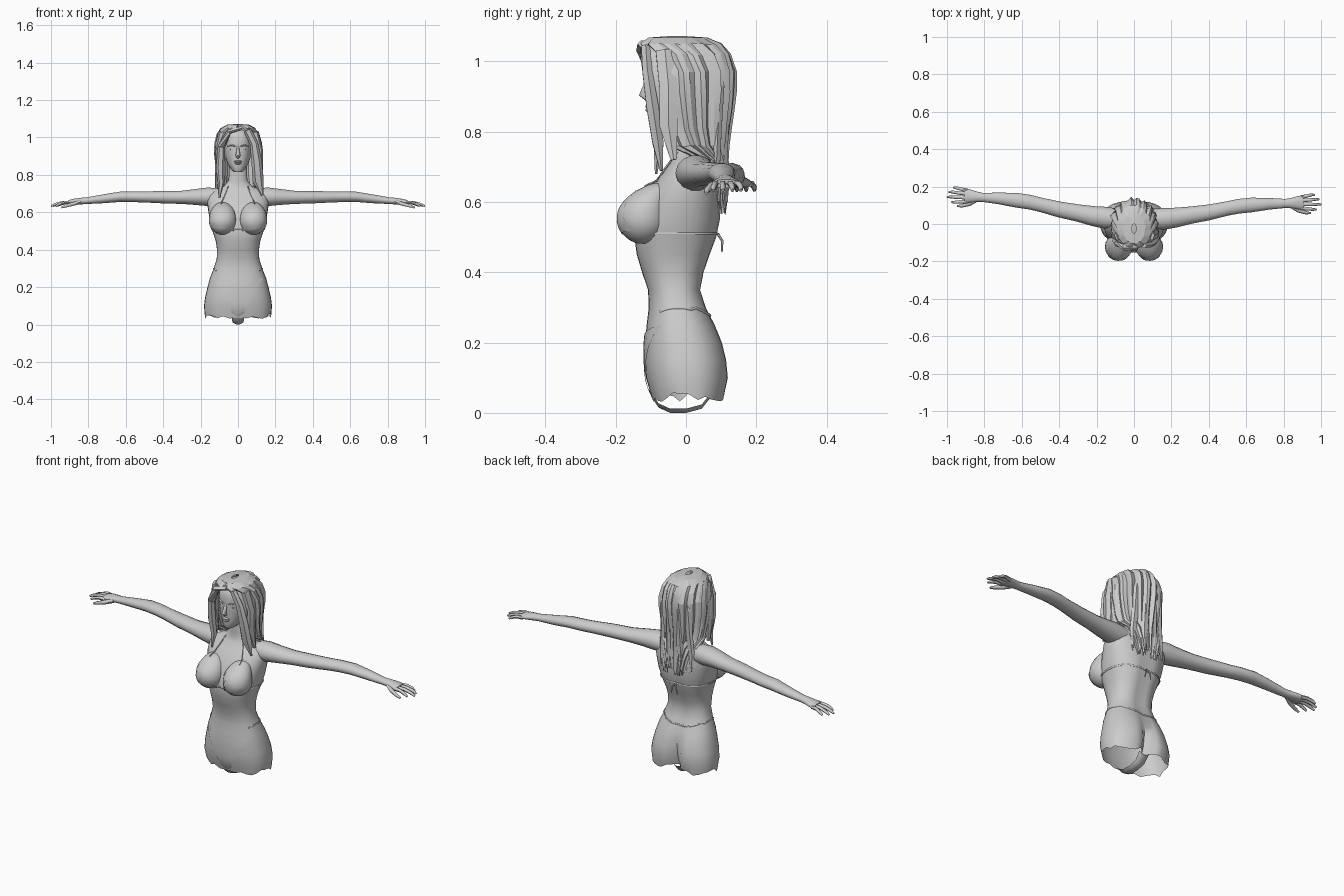
import bpy, bmesh, random
from math import sin, cos, pi, exp
from mathutils import Vector
from mathutils.bvhtree import BVHTree

random.seed(4)


def build(name, rows, closed=True, caps=(False, False), angle=50):
    """Skin a list of equally long point rows."""
    bm = bmesh.new()
    vs = [[bm.verts.new(p) for p in r] for r in rows]
    n = len(rows[0])
    for a, b in zip(vs, vs[1:]):
        for i in range(n if closed else n - 1):
            j = (i + 1) % n
            bm.faces.new((a[i], a[j], b[j], b[i]))
    for on, ring in zip(caps, (vs[0], vs[-1])):
        if on:
            bm.faces.new(ring)
    bmesh.ops.recalc_face_normals(bm, faces=bm.faces)
    me = bpy.data.meshes.new(name)
    bm.to_mesh(me)
    bm.free()
    ob = bpy.data.objects.new(name, me)
    bpy.context.collection.objects.link(ob)
    if angle:
        bpy.ops.object.select_all(action='DESELECT')
        ob.select_set(True)
        bpy.context.view_layer.objects.active = ob
        bpy.ops.object.shade_smooth_by_angle(angle=angle * pi / 180)
    return ob


def tube(name, pts, n=8, loop=False, angle=60):
    """Tapered tube; each point is x, y, z, side radius, up radius."""
    rows, m = [], len(pts)
    for k, p in enumerate(pts):
        a = pts[(k - 1) % m] if loop else pts[max(k - 1, 0)]
        b = pts[(k + 1) % m] if loop else pts[min(k + 1, m - 1)]
        t = (Vector(b[:3]) - Vector(a[:3])).normalized()
        ref = Vector((0, 1, 0)) if abs(t.z) > .75 else Vector((0, 0, 1))
        s = t.cross(ref).normalized()
        u = s.cross(t)
        rows.append([Vector(p[:3]) + s * p[3] * cos(2 * pi * i / n) + u * p[4] * sin(2 * pi * i / n)
                     for i in range(n)])
    if loop:
        rows.append(rows[0])
    return build(name, rows, caps=(not loop, not loop), angle=angle)


def blob(name, c, r, droop=0):
    """Ellipsoid; droop leans the upper half back."""
    rows = []
    for k in range(1, 12):
        f = pi * k / 12
        z = cos(f)
        up = 1.35 if z > 0 else 1
        rows.append([(c[0] + r[0] * sin(f) * cos(2 * pi * i / 16),
                      c[1] + r[1] * sin(f) * sin(2 * pi * i / 16) + droop * max(z, 0) ** 2,
                      c[2] + r[2] * z * (up if droop else 1)) for i in range(16)])
    return build(name, rows, caps=(True, True))


def section(rows, z, a, grow=0.0):
    """Point on a lofted body: rows are z, half width, front y, back y."""
    z0 = min(max(z, rows[0][0]), rows[-1][0])
    for p, q in zip(rows, rows[1:]):
        if z0 <= q[0]:
            break
    t = (z0 - p[0]) / (q[0] - p[0])
    hw, yf, yb = (p[i] + (q[i] - p[i]) * t for i in (1, 2, 3))
    sq = lambda v: abs(v) ** .85 * (1 if v > 0 else -1)
    x = (hw + grow) * sq(sin(a))
    y = (yf + yb) / 2 - ((yb - yf) / 2 + grow) * sq(cos(a))
    if rows is TORSO and cos(a) < 0:        # buttock cleft and spine groove
        depth = .045 * min(1, max(0, (.24 - z) / .12)) + .01 * (z < .68)
        y -= depth * exp(-(x / .028) ** 2)
    return (x, y, z)


TORSO = [(.04, .178, -.095, .112), (.1, .182, -.114, .125), (.15, .175, -.117, .12), (.2, .163, -.117, .107),
         (.25, .15, -.112, .085), (.3, .13, -.106, .06), (.35, .114, -.108, .045), (.4, .112, -.125, .055),
         (.45, .12, -.14, .072), (.5, .137, -.147, .09), (.55, .15, -.14, .1), (.6, .158, -.122, .103),
         (.65, .165, -.095, .1), (.69, .16, -.065, .09), (.72, .125, -.042, .078), (.74, .075, -.035, .065),
         (.77, .05, -.035, .055), (.86, .047, -.035, .055)]
HEAD = [(.815, .022, -.098, .0), (.83, .038, -.106, .03), (.86, .056, -.106, .06), (.9, .069, -.109, .085),
        (.94, .075, -.11, .1), (.98, .077, -.11, .105), (1.01, .073, -.106, .1), (1.035, .055, -.09, .08),
        (1.05, .02, -.05, .04)]

# torso with ragged open hem
N = 32
angs = [2 * pi * i / N for i in range(N)]
body = [[section(TORSO, r[0], a) for a in angs] for r in TORSO]
body[0] = [(x, y, z + random.uniform(-.01, .02)) for x, y, z in body[0]]
torso = build("torso", body)

# breasts
breasts = [blob("breast", (s * .082, -.122, .555), (.074, .073, .075), .05) for s in (-1, 1)]

# head and face
build("head", [[section(HEAD, r[0], a) for a in angs] for r in HEAD], caps=(True, True))
tube("nose", [(0, -.104, .955, .006, .006), (0, -.113, .93, .008, .009), (0, -.123, .905, .013, .011),
              (0, -.108, .893, .009, .008)])
for z, w in ((.872, .022), (.862, .018)):
    blob("lip", (0, -.105, z), (w, .011, .006))
for s in (-1, 1):
    blob("eye", (s * .031, -.095, .938), (.014, .008, .006))
    tube("brow", [(s * .014, -.108, .953, .004, .004), (s * .034, -.103, .96, .005, .004),
                  (s * .056, -.085, .953, .003, .003)])

# arms and hands; the left one sweeps back a little more
ARM = [(.1, .025, .68, .055, .048), (.16, .028, .683, .058, .051), (.22, .034, .682, .053, .044),
       (.3, .047, .68, .046, .036), (.4, .062, .681, .042, .034), (.5, .083, .682, .038, .03),
       (.56, .095, .683, .039, .029), (.63, .102, .683, .039, .028), (.72, .108, .672, .031, .024),
       (.81, .11, .662, .024, .018), (.84, .112, .66, .027, .018), (.88, .114, .656, .036, .016),
       (.905, .114, .652, .037, .013)]
for s, sweep in ((1, 0), (-1, .04)):
    place = lambda p: (s * p[0], p[1] + sweep * p[0], p[2], p[3], p[4])
    tube("arm", [place(p) for p in ARM], n=14)
    for y0, y1, tip in ((.085, .078, .975), (.105, .105, 1.0), (.125, .132, .99), (.143, .156, .965)):
        pts = [(.89, y0, .652, .01, .01), (.89 + (tip - .89) * .45, (y0 + y1) / 2, .652, .009, .009),
               (.89 + (tip - .89) * .8, y1, .643, .008, .008), (tip, y1, .633, .005, .005)]
        tube("finger", [place(p) for p in pts], n=6)
    thumb = [(.845, .095, .655, .013, .012), (.88, .072, .645, .011, .011), (.92, .06, .634, .009, .009),
             (.945, .058, .625, .005, .005)]
    tube("thumb", [place(p) for p in thumb], n=6)

# hair shell: z, half width, front y, back y, half angle of the face opening
HAIR = [(1.072, .012, -.05, .0, 0), (1.068, .06, -.105, .06, 0), (1.05, .092, -.128, .1, .1),
        (1.02, .11, -.13, .122, .5), (.97, .122, -.13, .136, .68), (.91, .124, -.128, .134, .72),
        (.86, .12, -.118, .128, .75), (.81, .115, -.108, .122, .8), (.76, .113, -.1, .116, 1.0),
        (.72, .12, -.08, .113, 1.75), (.66, .12, -.06, .116, 2.1), (.59, .115, -.05, .113, 2.35)]
C = 42
groove = [random.uniform(-.05, .05) + (.03 if i % 3 else -.05) for i in range(C + 1)]
hair = []
for k, (z, hw, yf, yb, op) in enumerate(HAIR):
    row = []
    for i in range(C + 1):
        a = op + (2 * pi - 2 * op) * i / C
        g = 1 + groove[i] * min(1, k / 4) + random.uniform(-.015, .015)
        if z < .73:
            g = max(g, .99)
        dz = random.uniform(-.03, .03) if k == len(HAIR) - 1 else random.uniform(-.003, .003)
        row.append((hw * g * sin(a), (yf + yb) / 2 - (yb - yf) / 2 * g * cos(a), z + (dz if k > 1 else 0)))
    hair.append(row)
build("hair", hair, closed=False, angle=20)

# loose locks around the face and down the back
LOCKS = [
    [(.05, -.115, 1.04, .02, .014), (.085, -.11, .97, .022, .016), (.1, -.095, .87, .028, .02),
     (.108, -.08, .77, .03, .018), (.13, -.07, .69, .006, .005)],
    [(.09, -.06, 1.03, .02, .03), (.118, -.05, .93, .016, .03), (.115, -.05, .82, .018, .03),
     (.125, -.035, .72, .008, .01)],
    [(.02, -.118, 1.05, .02, .012), (-.05, -.118, 1.03, .024, .014), (-.088, -.105, .95, .02, .018),
     (-.095, -.09, .84, .023, .018), (-.09, -.08, .76, .018, .014), (-.1, -.085, .68, .005, .004)],
    [(-.085, -.06, 1.03, .02, .03), (-.11, -.05, .93, .014, .03), (-.108, -.05, .82, .016, .03),
     (-.115, -.03, .73, .008, .01)]]
for x in (-.075, -.03, .02, .065):
    y = .12 - abs(x) * .45
    LOCKS.append([(x * .7, y - .01, 1.02, .01, .01), (x, y + .008, .93, .02, .012), (x * 1.05, y, .8, .022, .012),
                  (x * 1.2, y - .005, .69, .02, .012), (x * 1.3, y + .005, .6, .004, .004)])
for l in LOCKS:
    tube("hair_lock", l, n=6, angle=20)


# bikini top draped over the front of the body
verts, polys = [], []
for ob in [torso] + breasts:
    base = len(verts)
    verts += [v.co.copy() for v in ob.data.vertices]
    polys += [[base + i for i in p.vertices] for p in ob.data.polygons]
tree = BVHTree.FromPolygons(verts, polys)


def drape(x, z, lift=.004):
    hit = tree.ray_cast(Vector((x, -1, z)), Vector((0, 1, 0)))[0]
    return Vector((x, (hit.y if hit else -.06) - lift, z))


for s in (-1, 1):
    rows = []
    for k in range(9):
        t = k / 8
        lo, hi = .02 + .063 * t, .147 - .05 * t
        rows.append([drape(s * (lo + (hi - lo) * j / 8), .5 + .15 * t + .02 * (1 - t) * j / 8) for j in range(9)])
    build("bikini_cup", rows, closed=False)
    strap = [drape(s * (.09 - .035 * k / 5), .645 + .085 * k / 5) for k in range(6)]
    tube("neck_strap", [(*p, .003, .003) for p in strap] + [(s * .045, .03, .775, .003, .003)], n=5)
    # knot tails at the back
    tube("knot_tail", [(0, .09, .51, .004, .004), (s * .012, .103, .49, .004, .004),
                       (s * .018, .102, .46, .003, .003)], n=5)
tube("centre_string", [(*drape(x, .51), .003, .003) for x in (-.03, -.01, .01, .03)], n=5)
tube("back_band", [(*section(TORSO, .51, a, .002), .003, .004) for a in angs], n=5, loop=True)

# bikini bottom: front panel, crotch strip and hip string
front = []
for k in range(7):
    t = k / 6
    w = .1 * (1 - t) ** 1.2 + .035
    z = .22 - .15 * t
    front.append([drape(w * (j - 4) / 4, z + .03 * (1 - t) * abs(j - 4) / 4) for j in range(9)])
for y, z, w in ((-.098, .045, .034), (-.078, .015, .032), (-.045, .0, .03), (0, .0, .028), (.045, .012, .028),
                (.075, .05, .03)):
    front.append([(w * (j - 4) / 4, y, z + .012 * (abs(j - 4) / 4) ** 2) for j in range(9)])
build("bikini_bottom", front, closed=False)
tube("hip_string", [(*section(TORSO, .265 + .035 * sin(a) ** 2 + .01 * (cos(a) < -.5), a, .001), .003, .004)
                    for a in angs if abs(a - pi) < 2.2], n=5)
